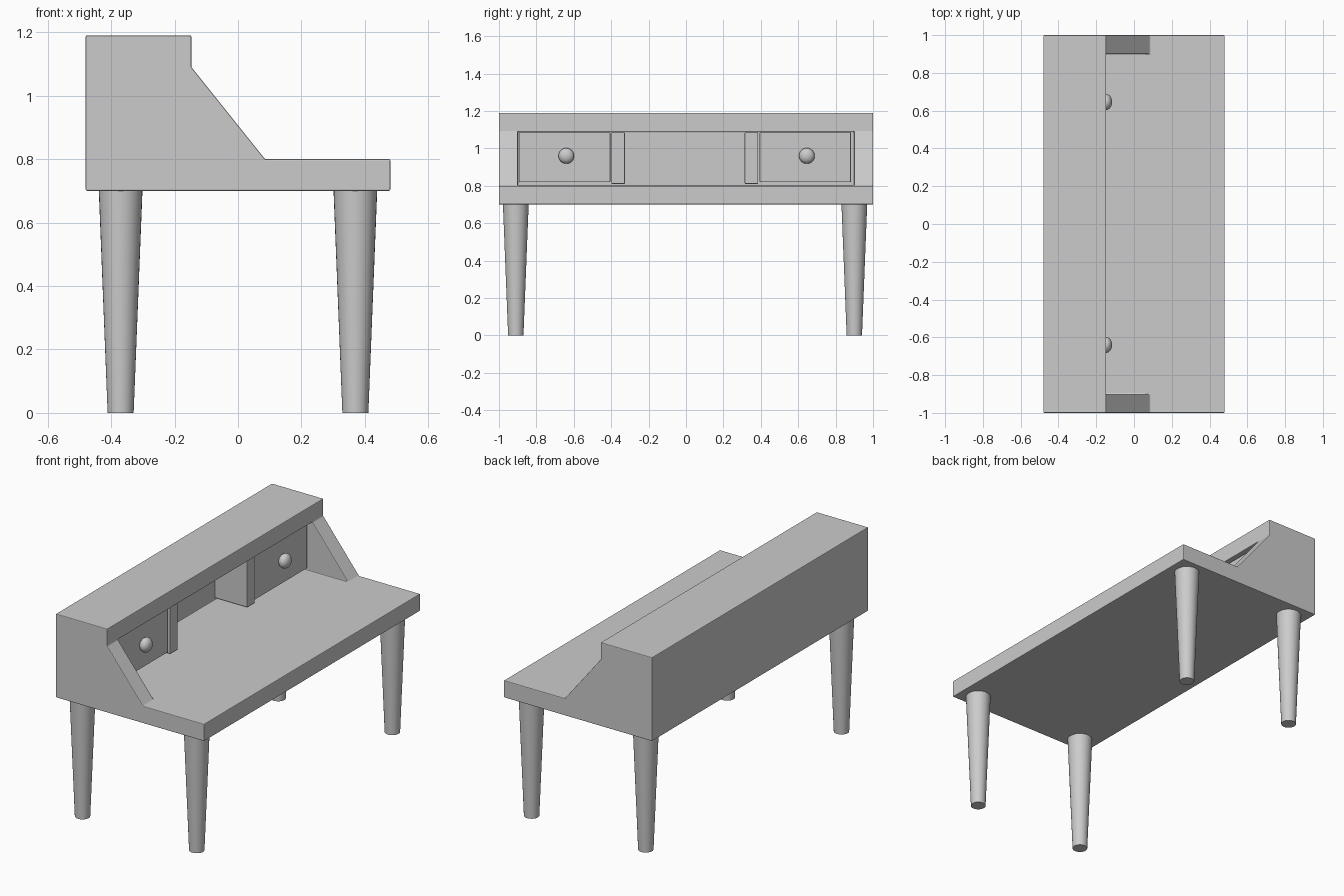
import bpy, bmesh
from mathutils import Matrix

if "Cube" in bpy.data.objects:
    bpy.data.objects.remove(bpy.data.objects["Cube"])


def add_object(name, bm):
    bmesh.ops.recalc_face_normals(bm, faces=bm.faces)
    mesh = bpy.data.meshes.new(name)
    bm.to_mesh(mesh)
    bm.free()
    obj = bpy.data.objects.new(name, mesh)
    bpy.context.collection.objects.link(obj)
    return obj


def add_bevel(obj, width):
    mod = obj.modifiers.new("soft_edges", "BEVEL")
    mod.width = width
    mod.segments = 2
    mod.limit_method = "ANGLE"


def box(name, x, y, z, bevel=0.0):
    bm = bmesh.new()
    size = [b - a for a, b in (x, y, z)]
    mid = [(a + b) / 2 for a, b in (x, y, z)]
    bmesh.ops.create_cube(bm, size=1, matrix=Matrix.Translation(mid) @ Matrix.Diagonal((*size, 1)))
    obj = add_object(name, bm)
    if bevel:
        add_bevel(obj, bevel)
    return obj


def smooth(obj):
    bpy.ops.object.select_all(action="DESELECT")
    obj.select_set(True)
    bpy.context.view_layer.objects.active = obj
    bpy.ops.object.shade_smooth_by_angle()


# Body: side profile extruded along the full width
profile = [(-0.48, 0.7), (0.48, 0.7), (0.48, 0.8), (0.085, 0.8),
           (-0.147, 1.09), (-0.147, 1.19), (-0.48, 1.19)]
bm = bmesh.new()
face = bm.faces.new([bm.verts.new((x, -1, z)) for x, z in profile])
ext = bmesh.ops.extrude_face_region(bm, geom=[face])
bmesh.ops.translate(bm, vec=(0, 2, 0), verts=[v for v in ext["geom"] if isinstance(v, bmesh.types.BMVert)])
body = add_object("desk_body", bm)

# Open hutch compartment between the side panels
cutter = box("hutch_cutter", (-0.37, 0.6), (-0.9, 0.9), (0.8, 1.09))
cutter.hide_render = True
cutter.hide_viewport = True
cut = body.modifiers.new("hutch", "BOOLEAN")
cut.operation = "DIFFERENCE"
cut.solver = "EXACT"
cut.object = cutter
add_bevel(body, 0.004)

# Drawers, dividers and knobs inside the hutch
for side, drawer, divider, knob_y in (
        ("left", (-0.893, -0.405), (-0.399, -0.327), -0.64),
        ("right", (0.394, 0.882), (0.314, 0.385), 0.646)):
    box(side + "_drawer", (-0.39, -0.17), drawer, (0.82, 1.085), 0.004)
    box(side + "_divider", (-0.39, -0.16), divider, (0.81, 1.085), 0.004)
    bm = bmesh.new()
    bmesh.ops.create_uvsphere(bm, u_segments=32, v_segments=16, radius=1,
                              matrix=Matrix.Translation((-0.147, knob_y, 0.96))
                              @ Matrix.Diagonal((0.031, 0.042, 0.042, 1)))
    smooth(add_object(side + "_knob", bm))

# Tapered round legs
for x, end in ((-0.37, "back"), (0.37, "front")):
    for y, side in ((-0.91, "left"), (0.9, "right")):
        bm = bmesh.new()
        bmesh.ops.create_cone(bm, cap_ends=True, segments=32, radius1=0.041, radius2=0.069,
                              depth=0.705, matrix=Matrix.Translation((x, y, 0.3525)))
        smooth(add_object(f"{end}_{side}_leg", bm))
